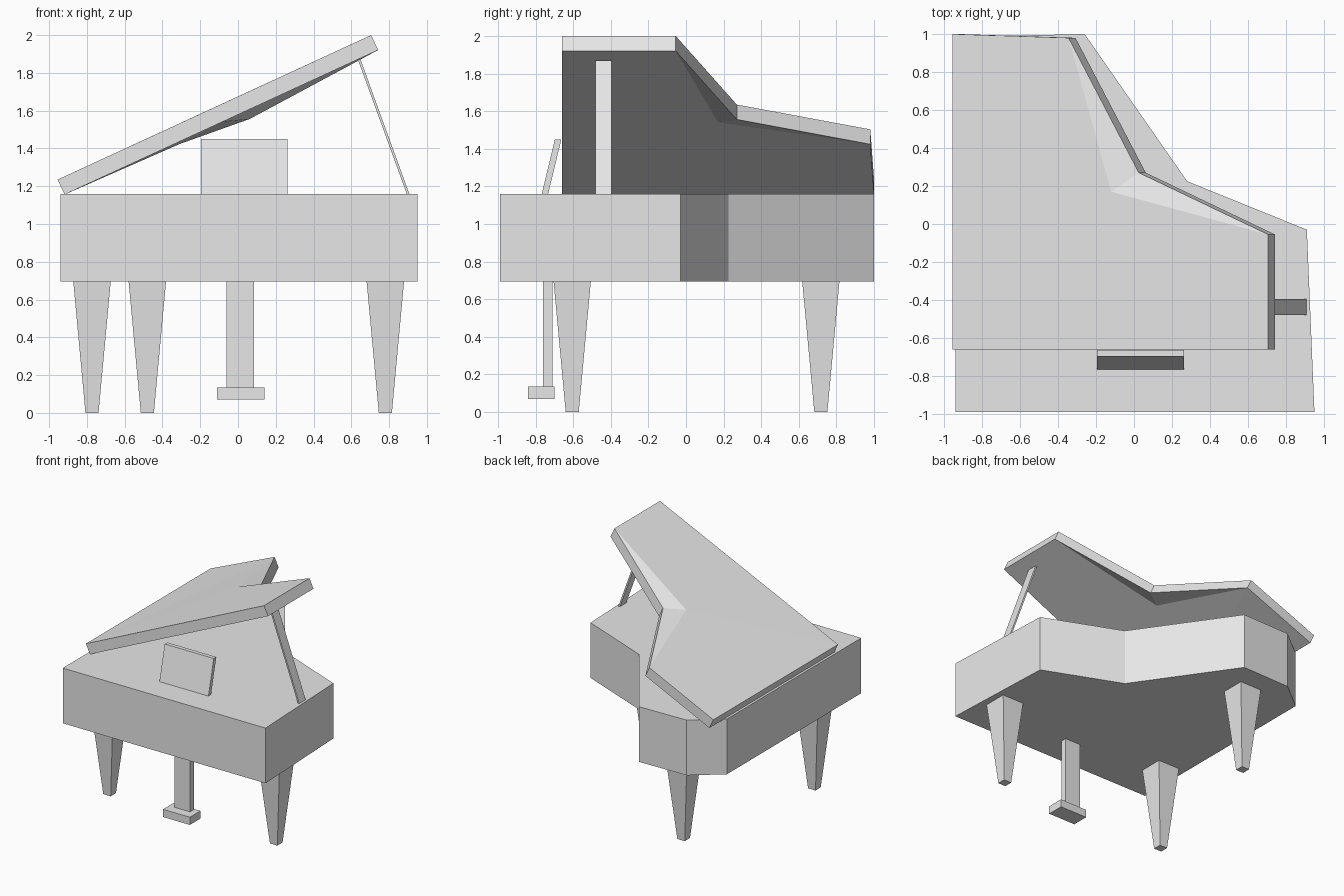
import bpy, bmesh
from mathutils import Vector

cube = bpy.data.objects.get("Cube")
if cube:
    bpy.data.objects.remove(cube, do_unlink=True)

grey = bpy.data.materials.new("light_grey")
grey.use_nodes = True
colour = (0.8, 0.8, 0.8, 1)
grey.diffuse_color = colour
grey.node_tree.nodes["Principled BSDF"].inputs["Base Color"].default_value = colour


def sweep(name, points, faces, offset):
    """Solid made by moving a sheet of faces along an offset."""
    bm = bmesh.new()
    verts = [bm.verts.new(p) for p in points]
    sheet = [bm.faces.new([verts[i] for i in f]) for f in faces]
    result = bmesh.ops.extrude_face_region(bm, geom=sheet, use_keep_orig=True)
    moved = [g for g in result["geom"] if isinstance(g, bmesh.types.BMVert)]
    bmesh.ops.translate(bm, verts=moved, vec=Vector(offset))
    bmesh.ops.recalc_face_normals(bm, faces=bm.faces)
    mesh = bpy.data.meshes.new(name)
    bm.to_mesh(mesh)
    bm.free()
    mesh.materials.append(grey)
    obj = bpy.data.objects.new(name, mesh)
    bpy.context.collection.objects.link(obj)
    return obj


def block(name, x, y, z, shift=(0, 0), taper=1):
    """Box between ranges; the top may slide sideways, the base may taper."""
    cx, cy = sum(x) / 2, sum(y) / 2
    base = [(x[0], y[0]), (x[1], y[0]), (x[1], y[1]), (x[0], y[1])]
    obj = sweep(name, [(a, b, z[0]) for a, b in base], [range(4)], (0, 0, z[1] - z[0]))
    for v in obj.data.vertices:
        if v.co.z > (z[0] + z[1]) / 2:
            v.co.x += shift[0]
            v.co.y += shift[1]
        else:
            v.co.x = cx + (v.co.x - cx) * taper
            v.co.y = cy + (v.co.y - cy) * taper
    return obj


# Case with its bent side and clipped tail corner
FLOOR, DECK = 0.695, 1.16
outline = [(-0.94, -0.99), (0.95, -0.99), (0.91, -0.03), (0.28, 0.225),
           (-0.26, 1.0), (-0.70, 0.99), (-0.94, 0.80)]
sweep("case", [(x, y, FLOOR) for x, y in outline], [range(len(outline))],
      (0, 0, DECK - FLOOR))

# Raised lid, dipping slightly at the notch
lid = [(-0.955, -0.66, 1.235), (0.705, -0.66, 2.0), (0.705, -0.055, 2.0),
       (0.025, 0.27, 1.635), (-0.345, 0.98, 1.503), (-0.955, 1.0, 1.235),
       (-0.12, 0.17, 1.62)]
sweep("lid", lid, [(0, 1, 2, 6), (0, 6, 4), (0, 4, 5), (2, 3, 6), (3, 4, 6)],
      (0.037, 0, -0.079))

# Lid prop and music desk
block("lid_prop", (0.893, 0.907), (-0.48, -0.395), (DECK, 1.87), shift=(-0.258, 0))
block("music_desk", (-0.195, 0.262), (-0.767, -0.733), (DECK, 1.45), shift=(0, 0.07))

# Tapered square legs
for name, x, y in (("front_right_leg", -0.773, -0.605), ("front_left_leg", 0.78, -0.605),
                   ("back_leg", -0.48, 0.717)):
    block(name, (x - 0.099, x + 0.099), (y - 0.099, y + 0.099), (0, FLOOR), taper=0.35)

# Pedal post and foot
block("pedal_post", (-0.06, 0.085), (-0.76, -0.71), (0.13, FLOOR))
block("pedal_foot", (-0.11, 0.14), (-0.84, -0.70), (0.07, 0.135))
